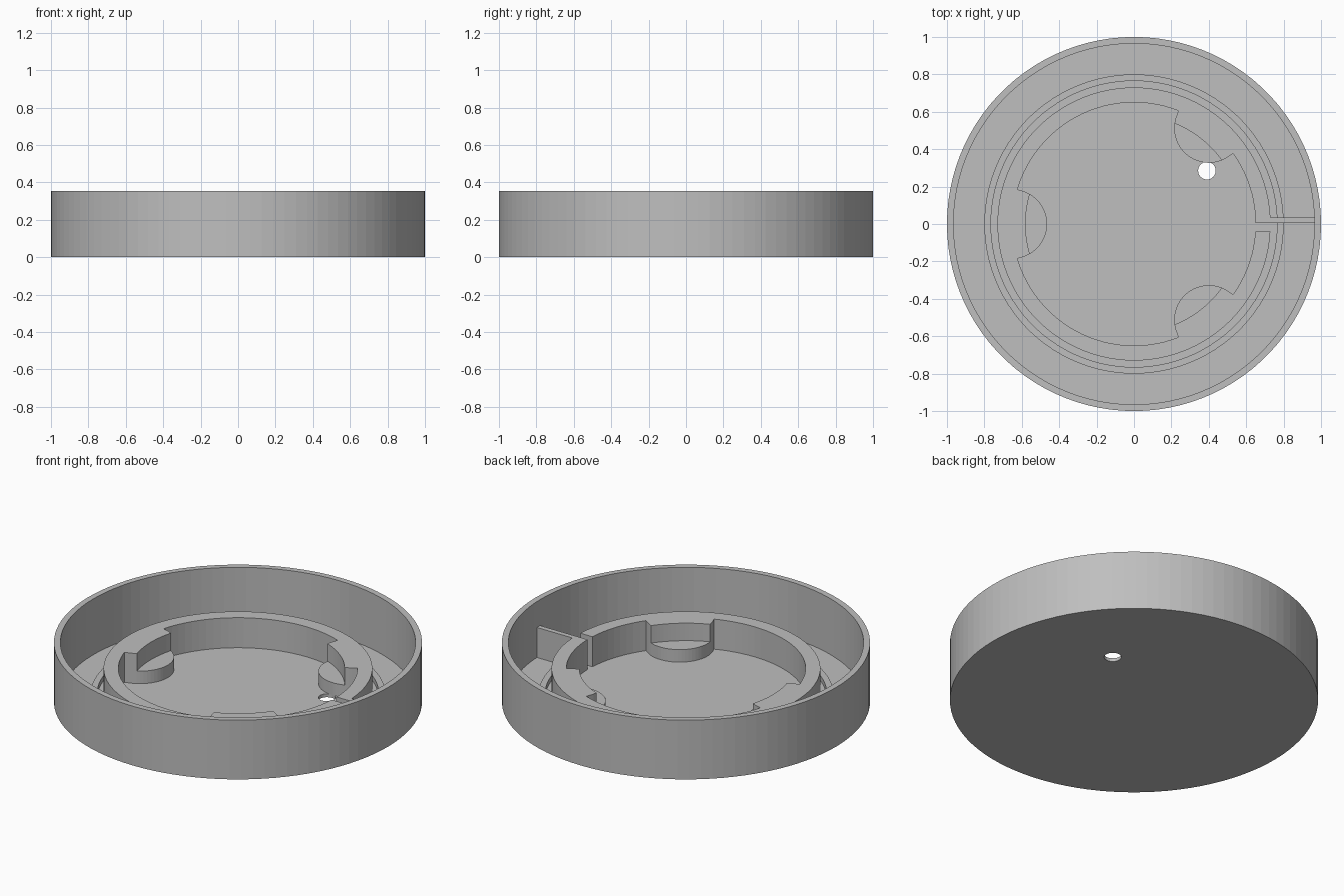
import bpy
import bmesh
from math import sin, cos, asin, acos, atan2, sqrt, radians, pi, tau

old = bpy.data.objects.get("Cube")
if old:
    bpy.data.objects.remove(old, do_unlink=True)

SIDES = 100
FLOOR, STEP, RING_TOP, RIM = 0.02, 0.095, 0.2, 0.355
RING_IN, RING_OUT, SEAT_BACK = 0.65, 0.73, 0.58
SEAT_R = 0.185
SEAT_ANGLES = [radians(a) for a in (52, 180, 308)]
GAP_TOP, GAP_LOW = 0.005, -0.04

grey = bpy.data.materials.new("plain grey")
grey.use_nodes = True
grey.diffuse_color = (0.52, 0.52, 0.52, 1)
grey.node_tree.nodes["Principled BSDF"].inputs["Base Color"].default_value = grey.diffuse_color


def finish(bm, name):
    bmesh.ops.remove_doubles(bm, verts=bm.verts, dist=1e-5)
    bmesh.ops.recalc_face_normals(bm, faces=bm.faces)
    mesh = bpy.data.meshes.new(name)
    bm.to_mesh(mesh)
    bm.free()
    mesh.materials.append(grey)
    obj = bpy.data.objects.new(name, mesh)
    bpy.context.collection.objects.link(obj)
    return obj


def lathe(name, profile, closed):
    bm = bmesh.new()
    verts = [bm.verts.new((r, 0, z)) for r, z in profile]
    pairs = list(zip(verts, verts[1:] + verts[:1]))
    edges = [bm.edges.new(p) for p in (pairs if closed else pairs[:-1])]
    bmesh.ops.spin(bm, geom=verts + edges, axis=(0, 0, 1), cent=(0, 0, 0),
                   angle=tau, steps=SIDES, use_merge=True)
    return finish(bm, name)


def box(name, x0, x1, y0, y1, z0, z1):
    bm = bmesh.new()
    bmesh.ops.create_cube(bm, size=1)
    for v in bm.verts:
        v.co = ((x0, x1)[v.co.x > 0], (y0, y1)[v.co.y > 0], (z0, z1)[v.co.z > 0])
    return finish(bm, name)


# Angles around the ring, denser along the rounded seats
edge = asin(SEAT_R / RING_IN)
cross = acos((RING_IN**2 + SEAT_BACK**2 - SEAT_R**2) / (2 * RING_IN * SEAT_BACK))
angles = [tau * i / SIDES for i in range(1, SIDES)]
for a in SEAT_ANGLES:
    angles = [t for t in angles if abs(t - a) > edge + 0.01]
    offsets = [-edge - 1e-4, -cross, cross, edge + 1e-4]
    sweep = pi / 2 - edge
    for i in range(25):
        t = sweep * (i / 12 - 1)
        offsets.append(atan2(SEAT_R * sin(t), RING_IN - SEAT_R * cos(t)) * 0.99999)
    angles += [a + o for o in offsets]
angles.sort()


def inner_radius(angle, limit):
    for a in SEAT_ANGLES:
        d = abs(angle - a)
        if d < edge:
            near = RING_IN * cos(d) - sqrt(max(0, SEAT_R**2 - (RING_IN * sin(d))**2))
            return max(limit, near)
    return RING_IN


def ring_layer(name, limit, z0, z1):
    """Open ring whose inner side bulges in at the three seats."""
    def gap_end(y):
        return [(sqrt(r * r - y * y), y) for r in (RING_IN, RING_OUT)]
    rails = [gap_end(GAP_TOP)]
    for a in angles:
        if a < tau - 0.064:
            rails.append([(r * cos(a), r * sin(a))
                          for r in (inner_radius(a, limit), RING_OUT)])
    rails.append(gap_end(GAP_LOW))
    bm = bmesh.new()
    loops = []
    for (xi, yi), (xo, yo) in rails:
        loops.append([bm.verts.new(c) for c in
                      ((xi, yi, z0), (xo, yo, z0), (xo, yo, z1), (xi, yi, z1))])
    for p, q in zip(loops, loops[1:]):
        for i in range(4):
            j = (i + 1) % 4
            bm.faces.new((p[i], p[j], q[j], q[i]))
    bm.faces.new(loops[0])
    bm.faces.new(loops[-1])
    return finish(bm, name)


# Round tray with a thin floor and wall
tray = lathe("tray", [(0, 0), (1, 0), (1, RIM), (0.965, RIM), (0.965, FLOOR), (0, FLOOR)], False)

# Small hole through the floor
bm = bmesh.new()
bmesh.ops.create_cone(bm, cap_ends=True, segments=32, radius1=0.047, radius2=0.047, depth=0.2)
bmesh.ops.translate(bm, verts=bm.verts, vec=(0.39, 0.285, 0))
cutter = finish(bm, "hole_cutter")
cutter.hide_render = True
cut = tray.modifiers.new("floor hole", "BOOLEAN")
cut.operation = "DIFFERENCE"
cut.solver = "EXACT"
cut.object = cutter
bpy.context.view_layer.objects.active = tray
bpy.ops.object.modifier_apply(modifier=cut.name)
bpy.data.objects.remove(cutter, do_unlink=True)

# Low ridge on the floor around the ring
lathe("floor_ridge", [(0.765, FLOOR), (0.80, FLOOR), (0.80, 0.05), (0.765, 0.05)], True)

# Inner ring: stepped seats below, ring wall above
ring_layer("ring_with_seats", 0, FLOOR, STEP)
ring_layer("ring_wall", SEAT_BACK, STEP, RING_TOP)

# Thin divider from the ring gap to the outer wall
box("divider", 0.7285, 0.967, GAP_TOP, 0.035, FLOOR, RING_TOP)
